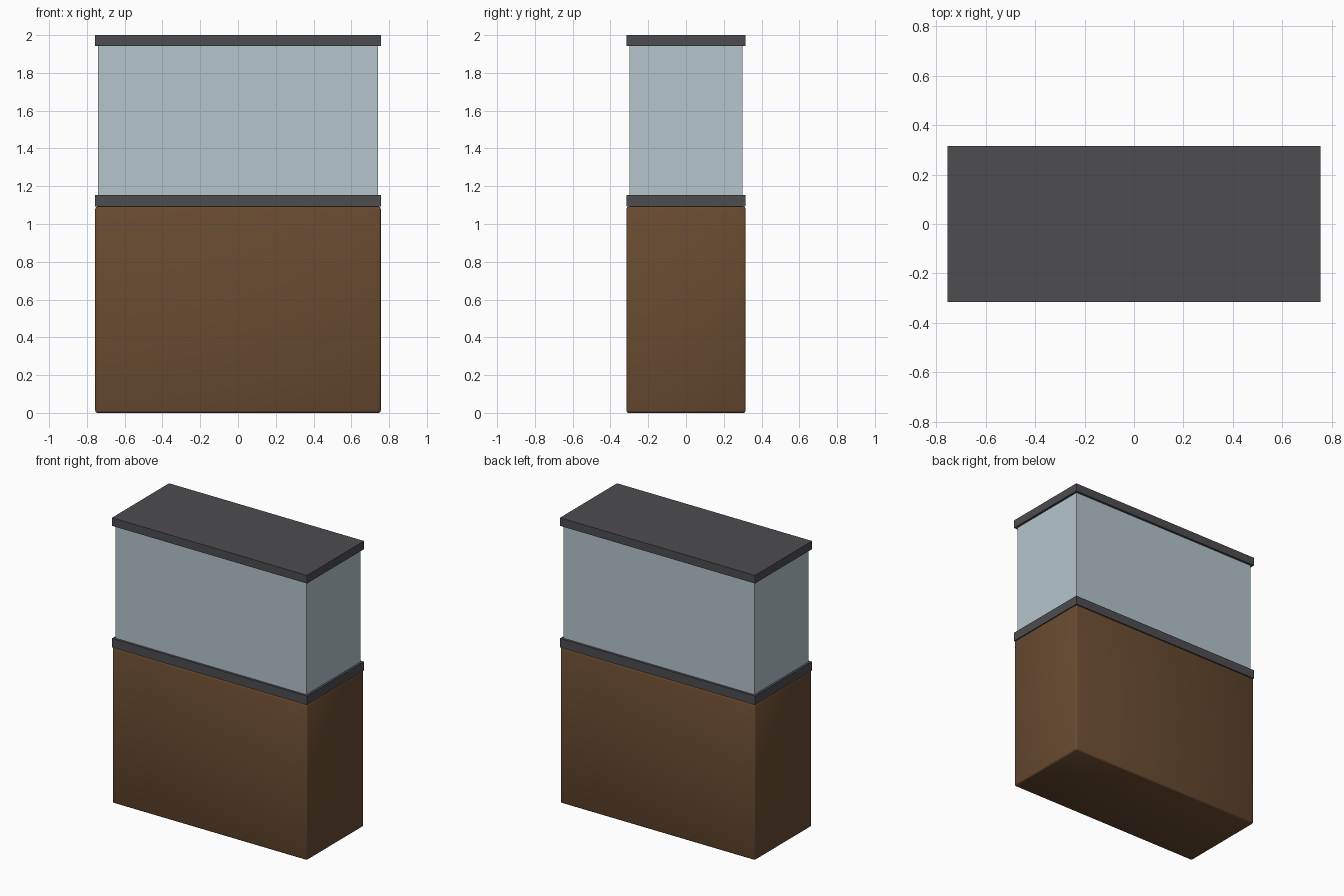
import bpy

if "Cube" in bpy.data.objects:
    bpy.data.objects.remove(bpy.data.objects["Cube"])


def material(name, rgb):
    m = bpy.data.materials.new(name)
    m.diffuse_color = (*rgb, 1.0)
    m.use_nodes = True
    m.node_tree.nodes["Principled BSDF"].inputs["Base Color"].default_value = m.diffuse_color
    return m


wood = material("brown wood", (0.14, 0.07, 0.03))
frame = material("dark frame", (0.075, 0.073, 0.08))
glass = material("pale blue glass", (0.46, 0.56, 0.6))


def box(name, half_x, half_y, z0, z1, mat):
    bpy.ops.mesh.primitive_cube_add(size=2, location=(0, 0, (z0 + z1) / 2))
    ob = bpy.context.object
    ob.name = name
    ob.scale = (half_x, half_y, (z1 - z0) / 2)
    bpy.ops.object.transform_apply(location=False, rotation=False, scale=True)
    ob.data.materials.append(mat)
    return ob


# Cabinet stand with softly rounded edges
cabinet = box("cabinet", 0.756, 0.316, 0.0, 1.092, wood)
bevel = cabinet.modifiers.new("soft edges", "BEVEL")
bevel.width = 0.012
bevel.segments = 2
bpy.ops.object.shade_smooth()

# Tank: lower rim, glass body, lid
box("lower_rim", 0.756, 0.316, 1.092, 1.154, frame)
box("glass_tank", 0.74, 0.30, 1.154, 1.943, glass)
box("lid", 0.756, 0.316, 1.943, 2.0, frame)
